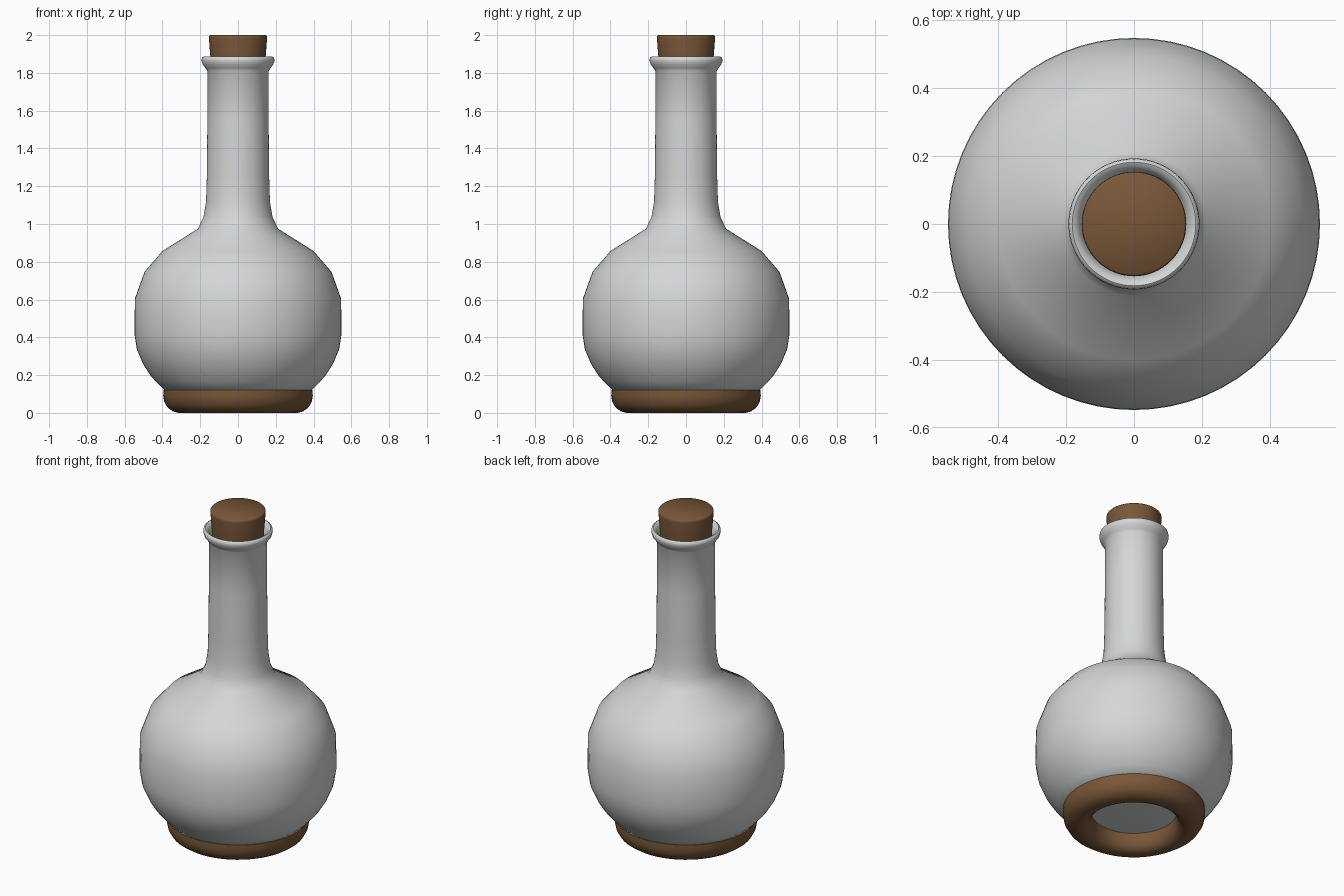
import bpy, bmesh, math

if "Cube" in bpy.data.objects:
    bpy.data.objects.remove(bpy.data.objects["Cube"])


def material(name, rgb):
    m = bpy.data.materials.new(name)
    m.diffuse_color = (*rgb, 1)
    m.use_nodes = True
    m.node_tree.nodes["Principled BSDF"].inputs["Base Color"].default_value = m.diffuse_color
    return m


def lathe(name, profile, mat, angle, closed=False, n=64):
    """Revolve (radius, height) points, listed bottom to top on the outside, about z."""
    bm = bmesh.new()
    rings = []
    for r, z in profile:
        if r == 0:
            rings.append([bm.verts.new((0, 0, z))] * n)
        else:
            rings.append([bm.verts.new((r * math.cos(math.tau * i / n),
                                        r * math.sin(math.tau * i / n), z)) for i in range(n)])
    pairs = list(zip(rings, rings[1:]))
    if closed:
        pairs.append((rings[-1], rings[0]))
    for a, b in pairs:
        for i in range(n):
            j = (i + 1) % n
            quad = list(dict.fromkeys((a[i], a[j], b[j], b[i])))
            bm.faces.new(quad)
    bmesh.ops.recalc_face_normals(bm, faces=bm.faces)
    me = bpy.data.meshes.new(name)
    bm.to_mesh(me)
    bm.free()
    me.materials.append(mat)
    ob = bpy.data.objects.new(name, me)
    bpy.context.collection.objects.link(ob)
    bpy.ops.object.select_all(action='DESELECT')
    bpy.context.view_layer.objects.active = ob
    ob.select_set(True)
    bpy.ops.object.shade_smooth_by_angle(angle=math.radians(angle))
    return ob


glass = material("pale_grey", (0.66, 0.68, 0.68))
brown = material("cork_brown", (0.19, 0.095, 0.04))

# Bottle: underside, round body, shoulder, neck, flared lip, mouth
lathe("bottle", [
    (0, 0.10), (0.30, 0.10), (0.385, 0.115), (0.43, 0.16), (0.465, 0.20), (0.503, 0.26),
    (0.535, 0.335), (0.548, 0.415), (0.546, 0.605), (0.495, 0.747), (0.40, 0.857),
    (0.212, 0.975), (0.182, 1.04), (0.169, 1.12), (0.165, 1.25), (0.162, 1.55),
    (0.162, 1.81), (0.172, 1.825), (0.187, 1.845), (0.193, 1.865), (0.191, 1.88),
    (0.182, 1.886), (0.170, 1.88), (0.160, 1.865), (0.150, 1.84), (0.143, 1.80),
    (0.143, 1.74), (0, 1.74)], glass, 50)

# Foot ring: rounded lower edges, open in the middle
lathe("foot_ring", [
    (0.29, 0.0), (0.315, 0.0), (0.345, 0.008), (0.373, 0.028), (0.39, 0.058), (0.396, 0.09),
    (0.394, 0.12), (0.24, 0.12), (0.236, 0.09), (0.239, 0.055), (0.25, 0.025),
    (0.268, 0.008)], brown, 50, closed=True)

# Stopper: slightly tapered cork with a softened top edge
lathe("stopper", [
    (0, 1.75), (0.138, 1.75), (0.146, 1.88), (0.154, 1.985), (0.153, 1.995),
    (0.148, 2.0), (0, 2.0)], brown, 60)
